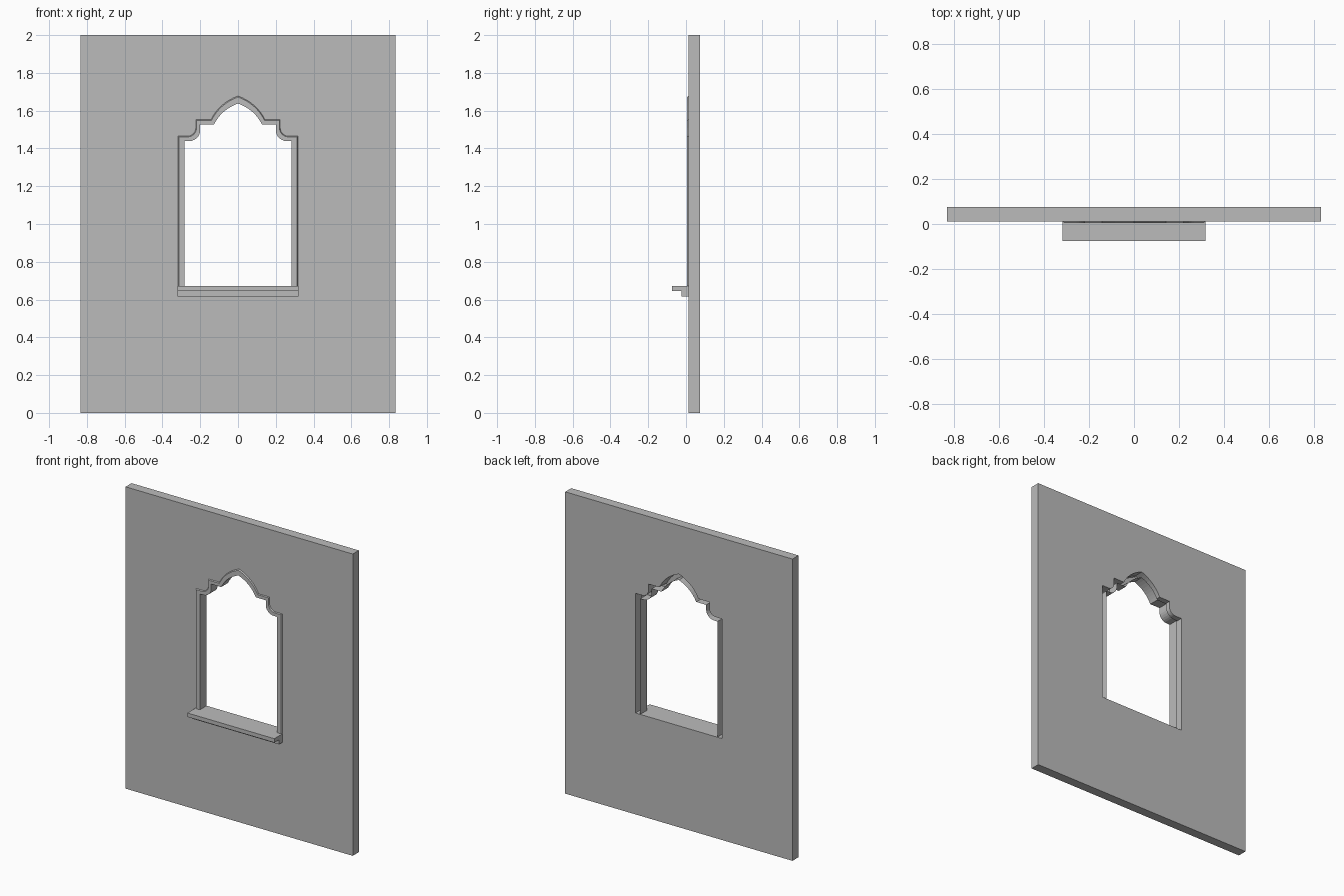
import bpy, bmesh
from math import sin, cos, pi

cube = bpy.data.objects.get("Cube")
if cube:
    bpy.data.objects.remove(cube, do_unlink=True)

HALF_W, HEIGHT = 0.833, 2.0
FRONT, BACK, TRIM_FRONT = 0.012, 0.075, 0.005
SILL_TOP = 0.672

stone = bpy.data.materials.new("plain_grey")
stone.use_nodes = True
GREY = (0.5, 0.5, 0.5, 1)
stone.diffuse_color = GREY
stone.node_tree.nodes["Principled BSDF"].inputs["Base Color"].default_value = GREY


def finish(name, bm):
    bmesh.ops.recalc_face_normals(bm, faces=bm.faces)
    mesh = bpy.data.meshes.new(name)
    bm.to_mesh(mesh)
    bm.free()
    mesh.materials.append(stone)
    obj = bpy.data.objects.new(name, mesh)
    bpy.context.collection.objects.link(obj)
    return obj


def window_outline(jamb, spring, cove_x, radius, step_x, step_z, arch_x, apex):
    """Right half from the sill up, then mirrored: jamb, rounded corbel, step, pointed arch."""
    half = [(jamb, SILL_TOP), (jamb, spring)]
    for i in range(7):
        a = i / 6 * pi / 2
        half.append((cove_x - radius * sin(a), spring + radius * (1 - cos(a))))
    half += [(step_x, step_z), (arch_x, step_z)]
    rise = apex - step_z
    for i in range(1, 9):
        t = i / 8
        bulge = 0.1 * 4 * t * (1 - t)
        half.append((arch_x * (1 - t + bulge), step_z + rise * (t + bulge)))
    return half + [(-x, z) for x, z in reversed(half[:-1])]


outer = window_outline(0.317, 1.465, 0.268, 0.045, 0.223, 1.552, 0.143, 1.678)
inner = window_outline(0.283, 1.439, 0.258, 0.058, 0.2, 1.527, 0.127, 1.638)


def blend(t):
    return [(a + (c - a) * t, b + (d - b) * t) for (a, b), (c, d) in zip(outer, inner)]


# Wall slab with the window opening cut through it
bm = bmesh.new()
border = [(-HALF_W, 0), (HALF_W, 0), (HALF_W, HEIGHT), (-HALF_W, HEIGHT)]
edges = []
for loop in (border, outer):
    verts = [bm.verts.new((x, FRONT, z)) for x, z in loop]
    edges += [bm.edges.new((v, verts[i - 1])) for i, v in enumerate(verts)]
bmesh.ops.triangle_fill(bm, edges=edges, use_beauty=True, normal=(0, -1, 0))
slab = bmesh.ops.extrude_face_region(bm, geom=bm.faces[:], use_keep_orig=True)
moved = [g for g in slab["geom"] if isinstance(g, bmesh.types.BMVert)]
bmesh.ops.translate(bm, verts=moved, vec=(0, BACK - FRONT, 0))
finish("wall", bm)

# Thin raised trim: bevelled rim, flat front and a lining through the wall
bm = bmesh.new()
rings = [(outer, FRONT), (blend(0.15), TRIM_FRONT), (inner, TRIM_FRONT), (inner, BACK)]
rows = [[bm.verts.new((x, y, z)) for x, z in pts] for pts, y in rings]
for a, b in zip(rows, rows[1:]):
    for i in range(len(a) - 1):
        bm.faces.new((a[i], a[i + 1], b[i + 1], b[i]))
finish("window_trim", bm)

# Stepped sill: projecting shelf over a shallow apron
bm = bmesh.new()
profile = [(FRONT, SILL_TOP), (-0.075, SILL_TOP), (-0.075, 0.646),
           (-0.025, 0.646), (-0.025, 0.615), (FRONT, 0.615)]
ends = [[bm.verts.new((x, y, z)) for y, z in profile] for x in (-0.319, 0.319)]
for end in ends:
    bm.faces.new(end)
for i in range(len(profile)):
    bm.faces.new((ends[0][i - 1], ends[0][i], ends[1][i], ends[1][i - 1]))
finish("window_sill", bm)
